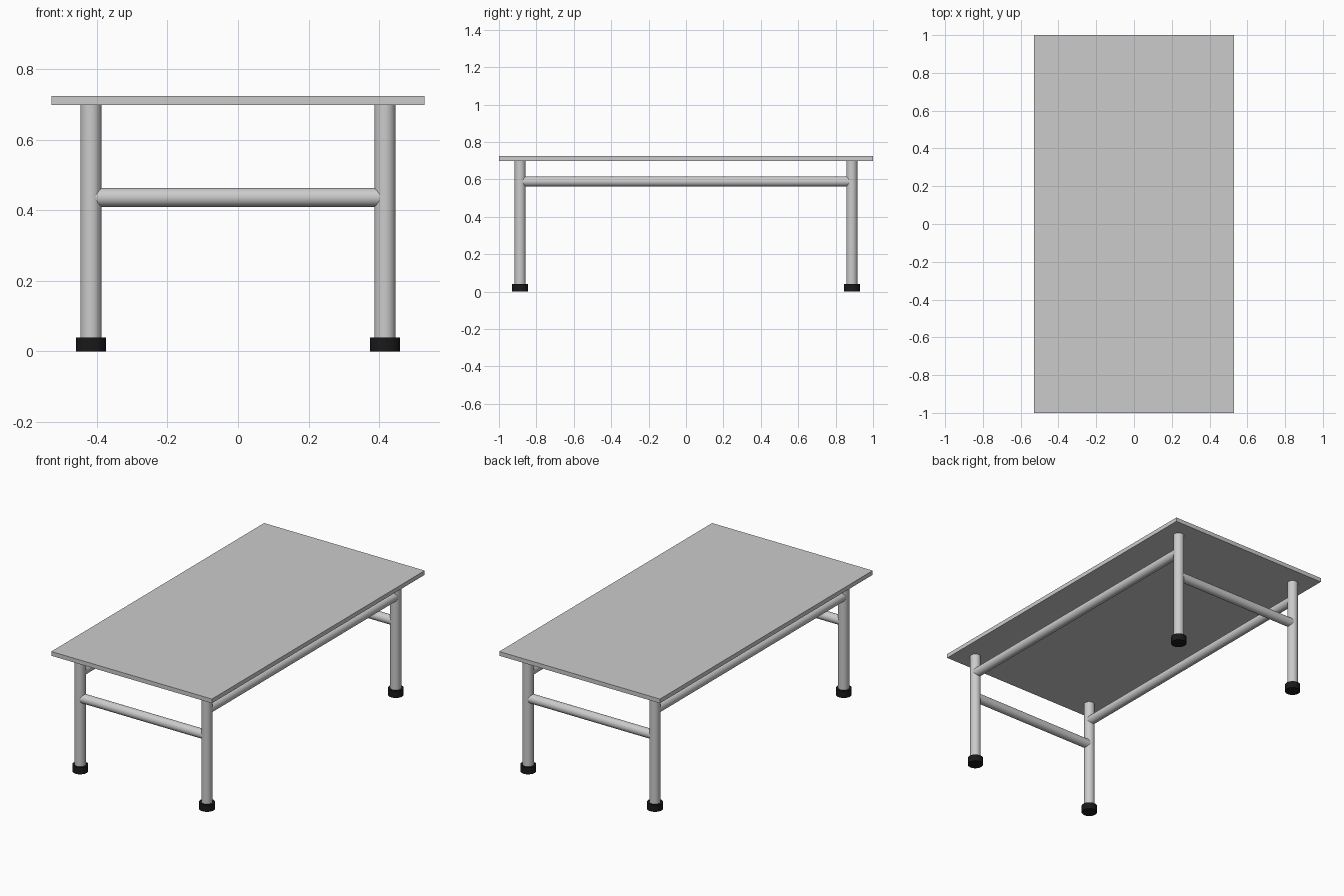
import bpy, math
from mathutils import Vector

if "Cube" in bpy.data.objects:
    bpy.data.objects.remove(bpy.data.objects["Cube"])

LEG_X, LEG_Y = 0.417, 0.887
TOP_Z, TOP_T = 0.699, 0.025

black = bpy.data.materials.new("black_rubber")
black.diffuse_color = (0.01, 0.01, 0.01, 1)
black.use_nodes = True
black.node_tree.nodes["Principled BSDF"].inputs["Base Color"].default_value = black.diffuse_color


def tube(name, a, b, radius, mat=None):
    """Smooth capped cylinder running from a to b."""
    a, b = Vector(a), Vector(b)
    d = b - a
    bpy.ops.mesh.primitive_cylinder_add(
        vertices=32, radius=radius, depth=d.length, location=(a + b) / 2,
        rotation=d.to_track_quat('Z', 'Y').to_euler())
    ob = bpy.context.object
    ob.name = name
    bpy.ops.object.shade_smooth_by_angle(angle=math.radians(30))
    if mat:
        ob.data.materials.append(mat)
    return ob


# Table top
bpy.ops.mesh.primitive_cube_add(size=1, location=(0, 0, TOP_Z + TOP_T / 2))
top = bpy.context.object
top.name = "table_top"
top.scale = (1.057, 2.0, TOP_T)
bpy.ops.object.transform_apply(location=False, rotation=False, scale=True)

# Legs with rubber feet
for ys, yn in ((-1, "front"), (1, "back")):
    for xs, xn in ((-1, "left"), (1, "right")):
        x, y = xs * LEG_X, ys * LEG_Y
        tube(f"{yn}_{xn}_leg", (x, y, 0.02), (x, y, TOP_Z), 0.03)
        tube(f"{yn}_{xn}_foot", (x, y, 0), (x, y, 0.04), 0.043, black)

# Short crossbars at each end
for s, n in ((-1, "front"), (1, "back")):
    tube(f"{n}_crossbar", (-LEG_X, s * LEG_Y, 0.437), (LEG_X, s * LEG_Y, 0.437), 0.027)

# Long side rails under the top
for s, n in ((-1, "left"), (1, "right")):
    tube(f"{n}_side_rail", (s * LEG_X, -LEG_Y, 0.589), (s * LEG_X, LEG_Y, 0.589), 0.027)
